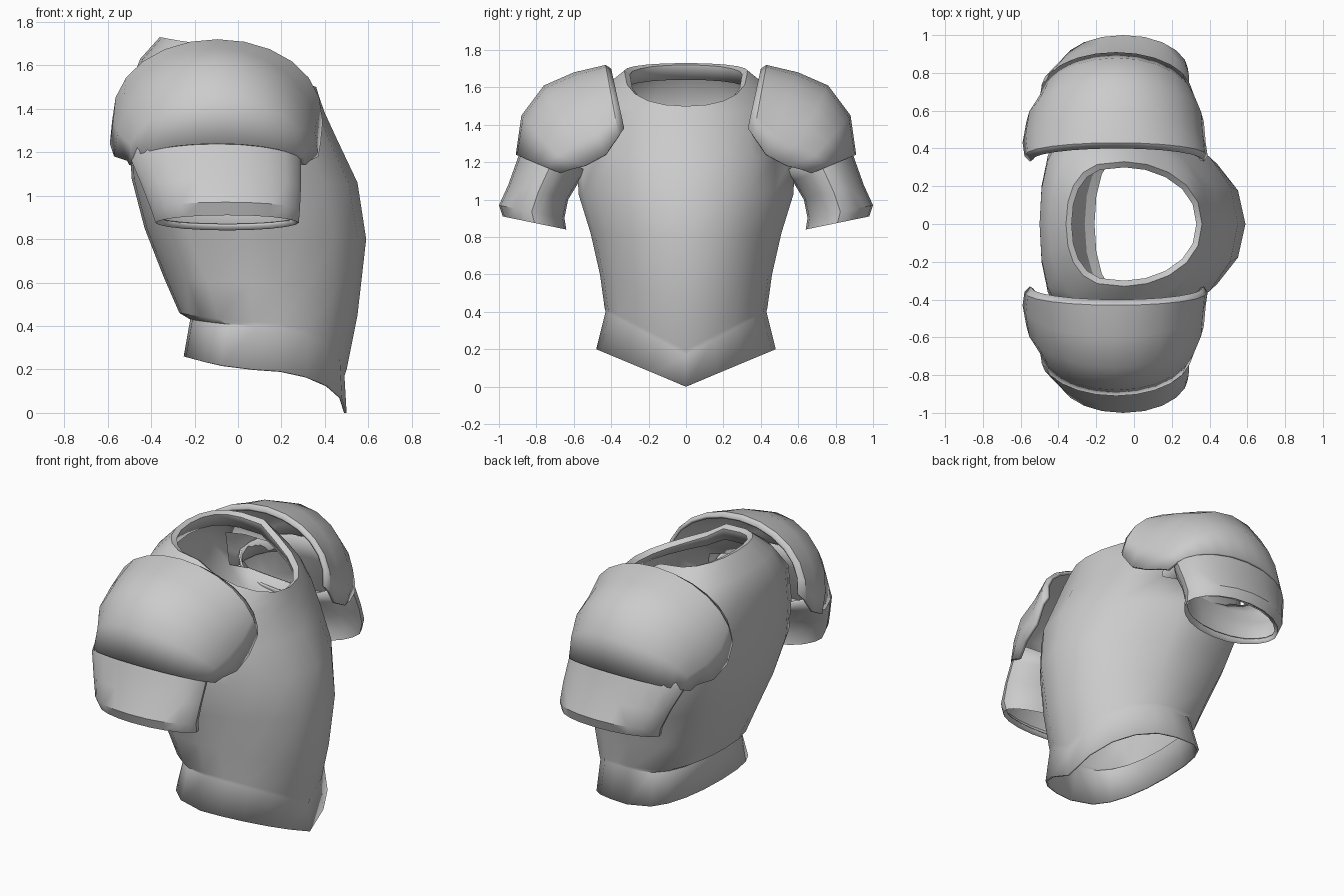
import bpy, bmesh
from math import sin, cos, pi, copysign

if "Cube" in bpy.data.objects:
    bpy.data.objects.remove(bpy.data.objects["Cube"])


def loft(name, rows, closed, thickness, mirror=False, skip=None):
    """Skin a list of equal-length point rows into a thin plate."""
    bm = bmesh.new()
    grid = [[bm.verts.new(p) for p in row] for row in rows]
    n = len(rows[0])
    for a, b in zip(grid, grid[1:]):
        for i in range(n if closed else n - 1):
            j = (i + 1) % n
            quad = (a[i], a[j], b[j], b[i])
            if skip and skip((a[i].co + a[j].co + b[j].co + b[i].co) / 4):
                continue
            bm.faces.new(quad)
    bmesh.ops.recalc_face_normals(bm, faces=bm.faces)
    mesh = bpy.data.meshes.new(name)
    bm.to_mesh(mesh)
    bm.free()
    ob = bpy.data.objects.new(name, mesh)
    bpy.context.collection.objects.link(ob)
    sol = ob.modifiers.new("plate", 'SOLIDIFY')
    sol.thickness = thickness
    sol.offset = -1
    if mirror:
        mir = ob.modifiers.new("other_side", 'MIRROR')
        mir.use_axis = (False, True, False)
    bpy.ops.object.select_all(action='DESELECT')
    ob.select_set(True)
    bpy.context.view_layer.objects.active = ob
    bpy.ops.object.shade_smooth_by_angle(angle=0.6)
    return ob


def torso_ring(xb, xf, hw, zb, zs, zf, dip, n=20):
    """Ring with flat back and keeled front; dip 0 = V edge, 1 = round scoop."""
    pts = []
    xc = (xb + xf) / 2 - 0.05
    for i in range(n):
        c, s = cos(2 * pi * i / n), sin(2 * pi * i / n)
        a = abs(c) if abs(c) > 1e-6 else 0
        side = abs(s) ** 0.9
        y = hw * copysign(side, s)
        if c > 0:
            x = xc + (xf - xc) * a ** (1.05 + 1.6 * dip * (1 - dip))
            z = zs + (zf - zs) * ((1 - side) * (1 - dip) + a ** 0.8 * dip)
        else:
            x = xc + (xb - xc) * a ** (0.65 - 0.7 * dip * (1 - dip))
            z = zs + (zb - zs) * a
        pts.append((x, y, z))
    return pts


# Cuirass: pointed waist flare, keeled chest, armholes and rolled neckline
torso = [
    (-.25, .50, .48, .26, .20, .00, 0),
    (-.22, .49, .43, .43, .40, .17, 0),
    (-.27, .50, .435, .46, .42, .20, 0),
    (-.34, .55, .46, .62, .60, .45, .1),
    (-.43, .59, .51, .85, .82, .80, .5),
    (-.49, .55, .575, 1.08, 1.03, 1.06, .5),
    (-.50, .46, .58, 1.30, 1.20, 1.25, .7),
    (-.50, .40, .54, 1.50, 1.45, 1.38, .8),
    (-.45, .375, .44, 1.63, 1.60, 1.45, 1),
    (-.36, .36, .33, 1.73, 1.69, 1.50, 1),
    (-.33, .33, .30, 1.72, 1.67, 1.48, 1),
    (-.35, .34, .31, 1.64, 1.60, 1.44, 1),
]
loft("cuirass", [torso_ring(*r) for r in torso], True, 0.012,
     skip=lambda p: abs(p.y) > .48 and 1.25 < p.z < 1.5)


# Pauldrons: arches rolling over the shoulder
def arch(ay, az, ey, ez, xb, xf, p, n=12):
    pts = []
    for i in range(n + 1):
        t = pi * i / n
        c, w = cos(t), max(sin(t), 0) ** p
        pts.append(((xb + xf) / 2 + (xf - xb) / 2 * c,
                    ey + (ay - ey) * w, ez + (az - ez) * w))
    return pts


shoulder = [
    (.40, 1.70, .33, 1.38, -.55, .37, .9),
    (.43, 1.72, .36, 1.34, -.58, .39, .9),
    (.60, 1.68, .43, 1.24, -.59, .38, 1),
    (.76, 1.61, .54, 1.18, -.57, .37, 1),
    (.88, 1.45, .62, 1.16, -.51, .33, 1),
    (.91, 1.24, .67, 1.14, -.50, .31, .9),
]
loft("pauldron", [arch(*r) for r in shoulder], False, 0.02, mirror=True)


# Upper arm guards: open tubes continuing below the pauldrons
def sleeve_ring(yi, yo, xb, xf, zi, zo, n=20):
    pts = []
    for i in range(n):
        c, s = cos(2 * pi * i / n), sin(2 * pi * i / n)
        k = copysign(abs(s) ** 1.15, s)
        pts.append(((xb + xf) / 2 + (xf - xb) / 2 * copysign(abs(c) ** 0.95, c),
                    (yi + yo) / 2 + (yo - yi) / 2 * k,
                    (zi + zo) / 2 + (zo - zi) / 2 * k))
    return pts


sleeve = [
    (.53, .86, -.47, .27, 1.15, 1.36),
    (.57, .90, -.49, .29, 1.10, 1.22),
    (.63, .95, -.44, .29, 1.00, 1.08),
    (.65, 1.0, -.40, .285, .90, .97),
    (.64, .98, -.38, .28, .84, .91),
    (.67, .95, -.36, .26, .86, .92),
]
loft("arm_guard", [sleeve_ring(*r) for r in sleeve], True, 0.012, mirror=True)
